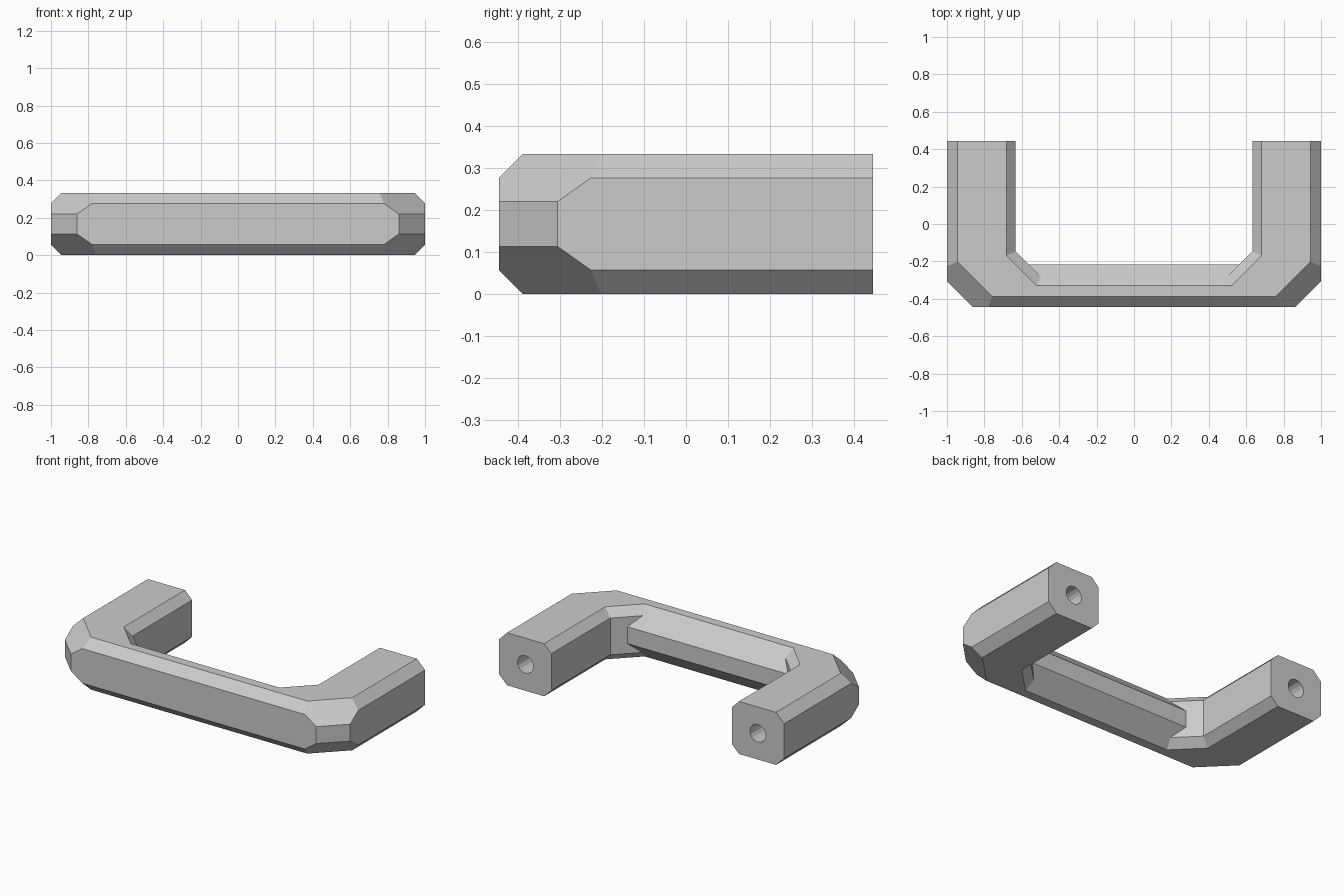
import bpy, bmesh, math
from mathutils import Vector, Matrix

if "Cube" in bpy.data.objects:
    bpy.data.objects.remove(bpy.data.objects["Cube"])

H = 0.333          # height
Y = 0.445          # half depth
R = math.sqrt(0.5)


def chamfered(n, d, c):
    """Planes for a wall n.p <= d with 45 degree chamfers c at top and bottom."""
    n, z = Vector((n[0], n[1], 0)), Vector((0, 0, 1))
    return [(n, d), (n + z, d + H - c), (n - z, d - c)]


def convex(name, planes):
    """Block trimmed by a list of planes."""
    bm = bmesh.new()
    bmesh.ops.create_cube(bm, size=1, matrix=Matrix.Translation((0, 0, H / 2))
                          @ Matrix.Diagonal((4, 2 * Y, H, 1)))
    for n, d in planes:
        bmesh.ops.bisect_plane(bm, geom=bm.verts[:] + bm.edges[:] + bm.faces[:],
                               dist=1e-5, plane_co=n * (d / n.length_squared),
                               plane_no=n.normalized(), clear_outer=True)
        rim = [e for e in bm.edges if e.is_boundary]
        if rim:
            bmesh.ops.edgeloop_fill(bm, edges=rim)
    bmesh.ops.recalc_face_normals(bm, faces=bm.faces[:])
    me = bpy.data.meshes.new(name)
    bm.to_mesh(me)
    bm.free()
    ob = bpy.data.objects.new(name, me)
    bpy.context.collection.objects.link(ob)
    return ob


def combine(target, other, operation):
    bpy.context.view_layer.objects.active = target
    mod = target.modifiers.new("combine", 'BOOLEAN')
    mod.operation, mod.solver, mod.object = operation, 'EXACT', other
    bpy.ops.object.modifier_apply(modifier=mod.name)
    bpy.data.objects.remove(other)


# Outer walls shared by every part: front, sides and cut-off corners
outer = chamfered((0, -1), Y, 0.057)
for s in (-1, 1):
    outer += chamfered((s, 0), 1.0, 0.057)
    outer += chamfered((s * R, -R), 1.305 * R, 0.113)

# Grip bar with deep chamfers on its inner side
handle = convex("handle", outer + chamfered((0, 1), -0.217, 0.113))

for s in (-1, 1):
    # Angled corner and straight leg
    corner = convex("corner", outer + chamfered((-s * R, R), -0.78 * R, 0.05))
    leg = convex("leg", outer + chamfered((-s, 0), -0.633, 0.05))
    combine(handle, corner, 'UNION')
    combine(handle, leg, 'UNION')

for s in (-1, 1):
    # Screw hole in the leg end
    bpy.ops.mesh.primitive_cylinder_add(vertices=16, radius=0.056, depth=0.8,
                                        location=(s * 0.815, Y, H / 2),
                                        rotation=(math.pi / 2, 0, 0))
    hole = bpy.context.object
    hole.name = "screw_hole_cutter"
    hole.hide_render = True
    combine(handle, hole, 'DIFFERENCE')

# Merge coplanar leftovers into clean flat faces
bm = bmesh.new()
bm.from_mesh(handle.data)
bmesh.ops.remove_doubles(bm, verts=bm.verts[:], dist=1e-4)
bmesh.ops.dissolve_limit(bm, angle_limit=math.radians(1), verts=bm.verts[:], edges=bm.edges[:])
bm.to_mesh(handle.data)
bm.free()
